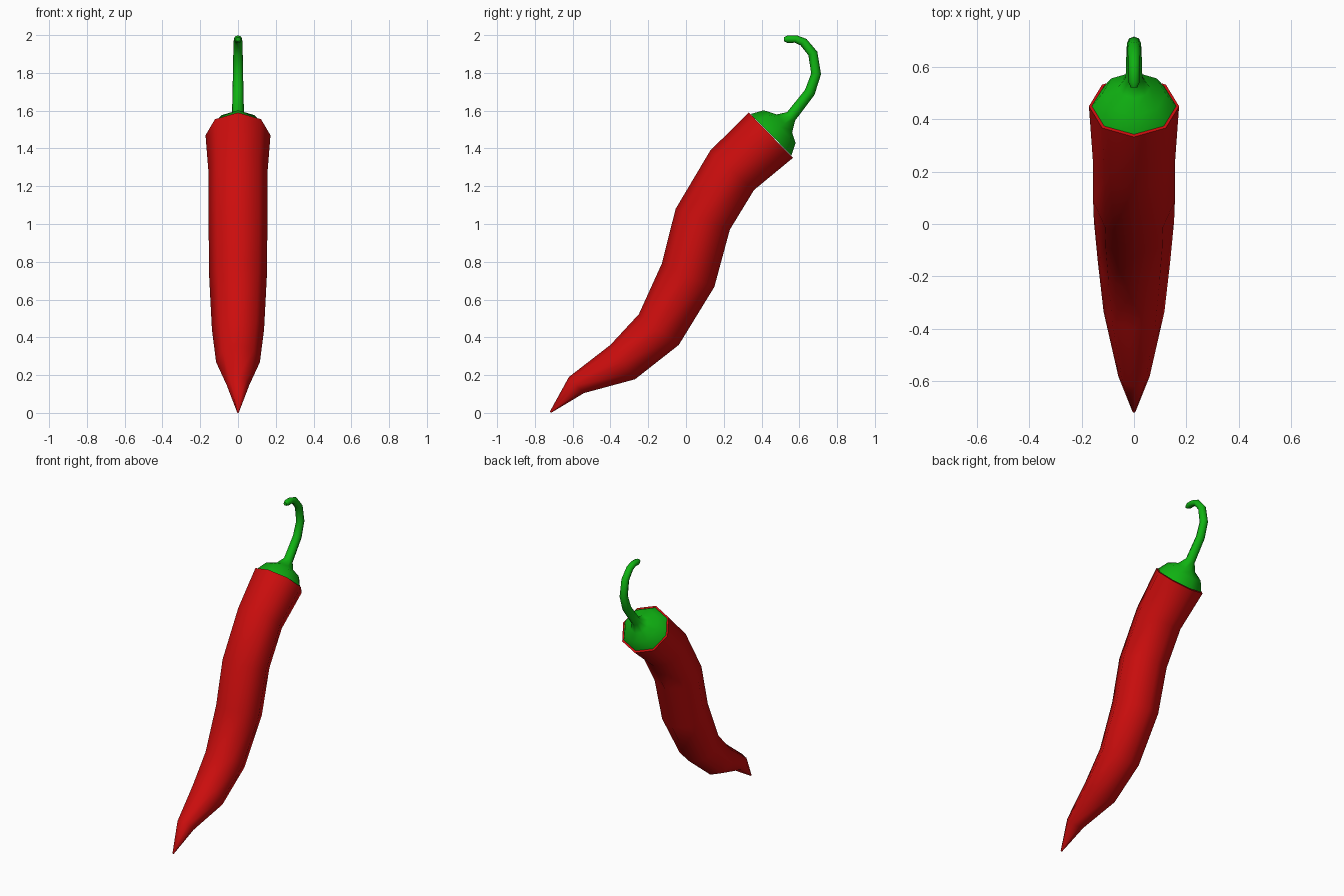
import bpy, bmesh, math
from mathutils import Vector

if "Cube" in bpy.data.objects:
    bpy.data.objects.remove(bpy.data.objects["Cube"])


def material(name, color):
    m = bpy.data.materials.new(name)
    m.diffuse_color = (*color, 1)
    m.use_nodes = True
    m.node_tree.nodes["Principled BSDF"].inputs["Base Color"].default_value = m.diffuse_color
    return m


red = material("chili red", (0.60, 0.004, 0.004))
green = material("leaf green", (0.005, 0.45, 0.006))


def loft(name, sections, mat, sides=8):
    """Skin rings given as (upper y, upper z, lower y, lower z, x radius)."""
    bm = bmesh.new()
    rings = []
    for uy, uz, ly, lz, rx in sections:
        u, l = Vector((0, uy, uz)), Vector((0, ly, lz))
        c, v = (u + l) / 2, (u - l) / 2
        ring = []
        for i in range(sides):
            a = 2 * math.pi * i / sides
            ring.append(bm.verts.new(c + v * math.cos(a) + Vector((rx * math.sin(a), 0, 0))))
        rings.append(ring)
    for a, b in zip(rings, rings[1:]):
        for i in range(sides):
            j = (i + 1) % sides
            bm.faces.new((a[i], a[j], b[j], b[i]))
    bm.faces.new(rings[0])
    bm.faces.new(rings[-1])
    bmesh.ops.recalc_face_normals(bm, faces=bm.faces)
    me = bpy.data.meshes.new(name)
    bm.to_mesh(me)
    bm.free()
    me.materials.append(mat)
    ob = bpy.data.objects.new(name, me)
    bpy.context.collection.objects.link(ob)
    bpy.ops.object.select_all(action='DESELECT')
    ob.select_set(True)
    bpy.context.view_layer.objects.active = ob
    bpy.ops.object.shade_smooth_by_angle(angle=math.radians(65))
    return ob


# Curved pepper body, tip to shoulder
loft("pepper_body", [
    (-0.720, 0.008, -0.715, 0.000, 0.005),
    (-0.620, 0.190, -0.540, 0.105, 0.060),
    (-0.400, 0.360, -0.270, 0.178, 0.116),
    (-0.250, 0.522, -0.038, 0.360, 0.138),
    (-0.128, 0.790, 0.150, 0.667, 0.153),
    (-0.055, 1.080, 0.232, 0.970, 0.156),
    (0.128, 1.388, 0.360, 1.180, 0.157),
    (0.332, 1.590, 0.566, 1.350, 0.172),
], red)

# Domed cap flowing into the hooked stem
loft("cap_and_stem", [
    (0.342, 1.582, 0.558, 1.362, 0.161),
    (0.412, 1.602, 0.580, 1.428, 0.122),
    (0.480, 1.580, 0.562, 1.485, 0.062),
    (0.535, 1.592, 0.578, 1.548, 0.032),
    (0.630, 1.710, 0.680, 1.683, 0.029),
    (0.663, 1.797, 0.715, 1.793, 0.027),
    (0.648, 1.893, 0.695, 1.912, 0.025),
    (0.606, 1.946, 0.638, 1.980, 0.023),
    (0.575, 1.960, 0.588, 1.998, 0.022),
    (0.540, 1.957, 0.540, 1.999, 0.021),
    (0.520, 1.967, 0.520, 1.989, 0.012),
], green)
